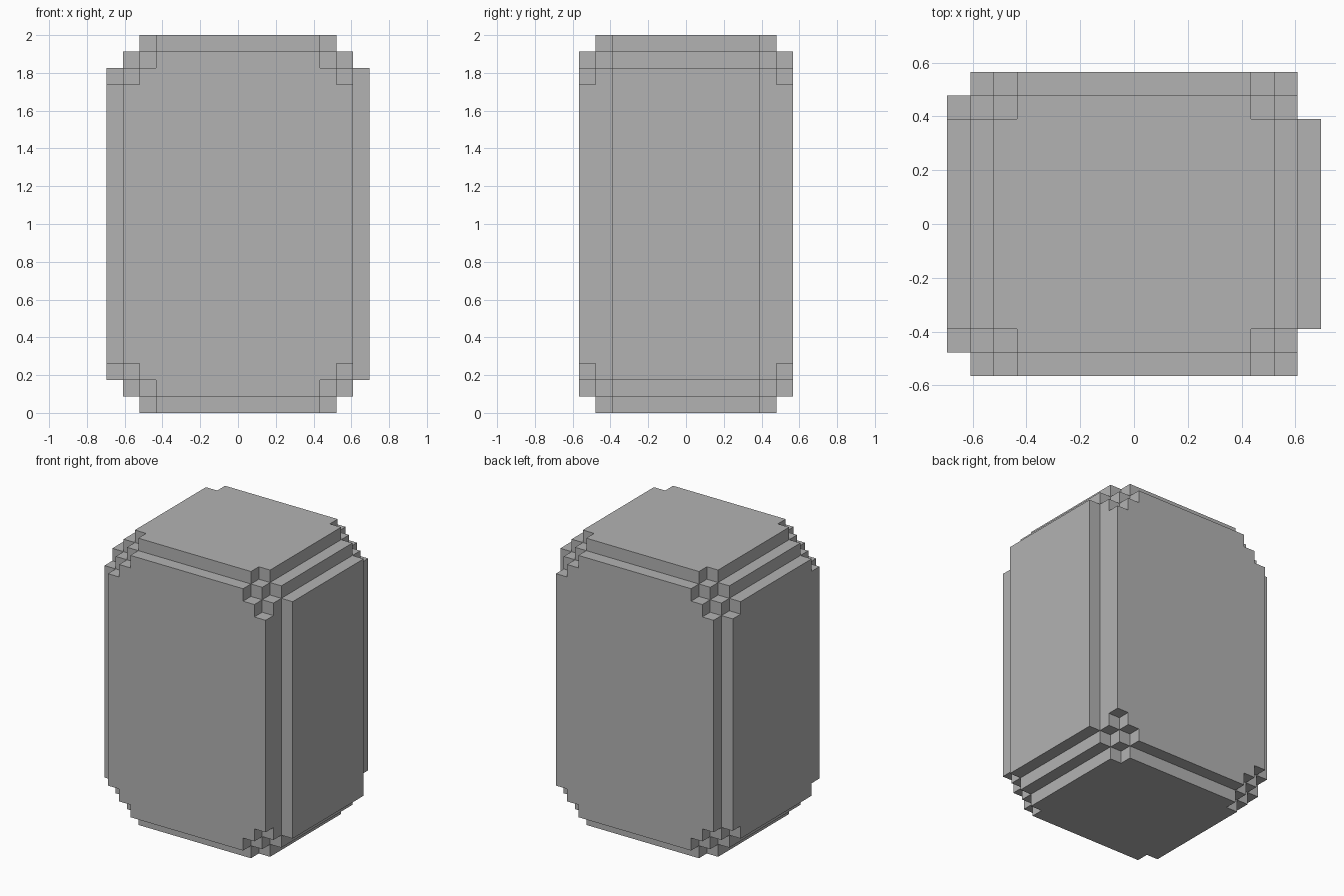
import bpy
import bmesh
import math

cube = bpy.data.objects.get("Cube")
if cube:
    bpy.data.objects.remove(cube, do_unlink=True)

STEP = 2 / 23                  # edge length of one small block
HALF = (8, 6.5, 11.5)          # half size in blocks along x, y, z
RIM = 4                        # thin layers at each side, one thick core between


def grid_lines(half):
    """Positions of the cell borders along one axis."""
    low = [-half + n for n in range(RIM + 1)]
    return [v * STEP for v in low + [-v for v in reversed(low)]]


def filled(cell):
    """Stepped rounding of edges and corners, by depth below each side."""
    if any(c < 0 or c > 2 * RIM for c in cell):
        return False
    i, j, k = (min(c, 2 * RIM - c) for c in cell)
    if i + k < 2 or j + k < 1 or i + j < 1 or i + j + k < RIM:
        return False
    # the slab on the +x side is one block narrower at each end
    return not (cell[0] == 2 * RIM and j < 2)


lines = [grid_lines(h) for h in HALF]
bm = bmesh.new()
corners = {}


def corner(index):
    if index not in corners:
        x, y, z = (lines[a][index[a]] for a in range(3))
        corners[index] = bm.verts.new((x, y, z + 1))
    return corners[index]


# Skin: one quad wherever a filled cell meets an empty one
cells = range(2 * RIM + 1)
for cell in [(i, j, k) for i in cells for j in cells for k in cells]:
    if not filled(cell):
        continue
    for axis in range(3):
        for side in (0, 1):
            beyond = list(cell)
            beyond[axis] += 2 * side - 1
            if filled(beyond):
                continue
            u, v = (axis + 1) % 3, (axis + 2) % 3
            loop = []
            for du, dv in ((0, 0), (1, 0), (1, 1), (0, 1)):
                p = list(cell)
                p[axis] += side
                p[u] += du
                p[v] += dv
                loop.append(corner(tuple(p)))
            bm.faces.new(loop if side else loop[::-1])

# Join coplanar quads into whole flat faces
bmesh.ops.dissolve_limit(bm, angle_limit=math.radians(1),
                         verts=bm.verts[:], edges=bm.edges[:])

mesh = bpy.data.meshes.new("stepped_block")
bm.to_mesh(mesh)
bm.free()

grey = bpy.data.materials.new("mid_grey")
grey.use_nodes = True
colour = (0.45, 0.45, 0.45, 1)
grey.diffuse_color = colour
grey.node_tree.nodes["Principled BSDF"].inputs["Base Color"].default_value = colour
mesh.materials.append(grey)

block = bpy.data.objects.new("stepped_block", mesh)
bpy.context.collection.objects.link(block)
